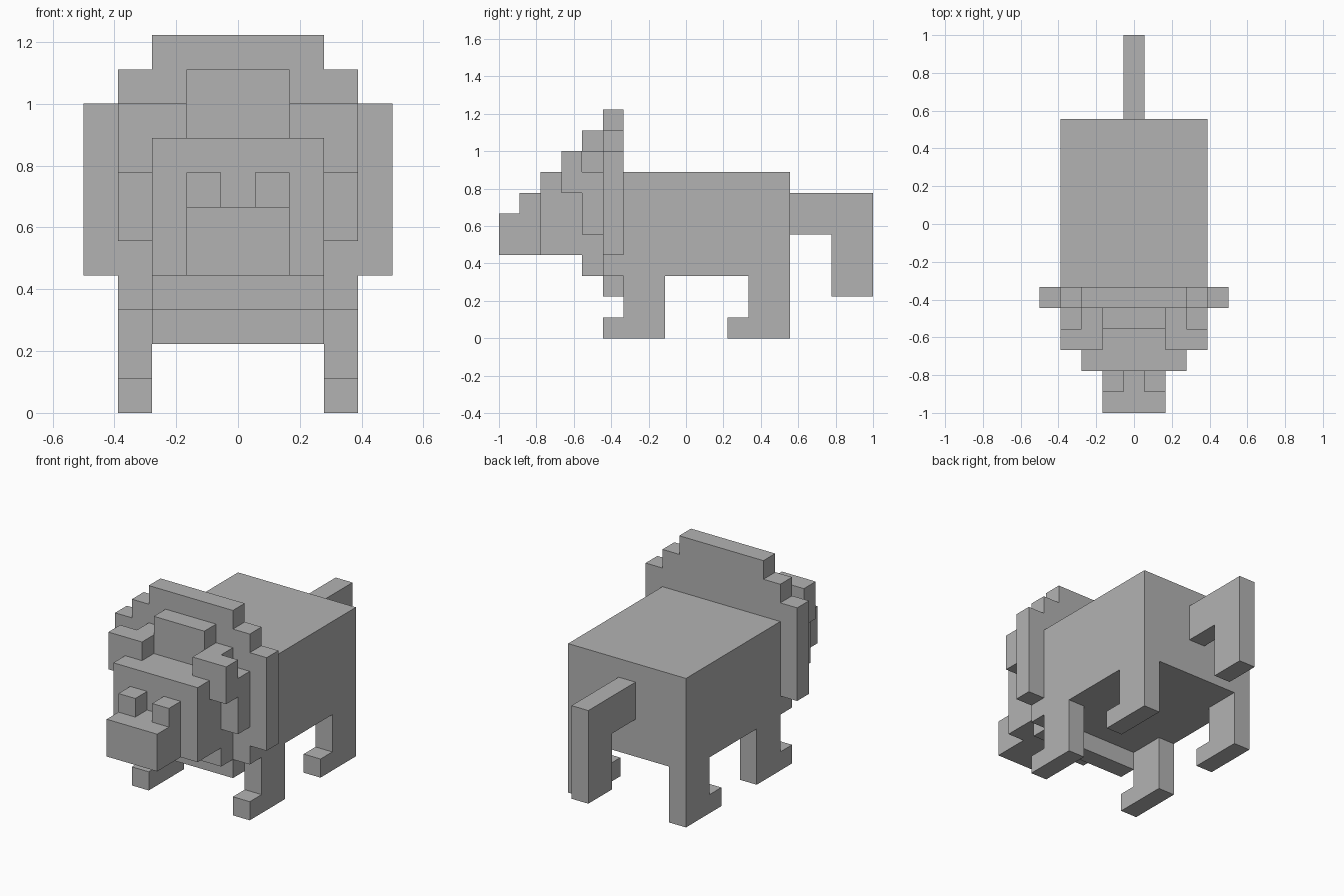
import bpy
import bmesh
from mathutils import Vector

UNIT = 1 / 9  # one block of the model

cube = bpy.data.objects.get("Cube")
if cube:
    bpy.data.objects.remove(cube, do_unlink=True)

grey = bpy.data.materials.new("plain_grey")
grey.use_nodes = True
colour = (0.45, 0.45, 0.45, 1)
grey.diffuse_color = colour
grey.node_tree.nodes["Principled BSDF"].inputs["Base Color"].default_value = colour


def prism(name, axis, outline, low, high, mirror=False):
    """Extrude an outline, given in blocks, along x, y or z."""
    place = {"x": lambda a, b: (low, a, b),
             "y": lambda a, b: (a, low, b),
             "z": lambda a, b: (a, b, low)}[axis]
    step = Vector([(high - low) * UNIT if axis == k else 0 for k in "xyz"])
    bm = bmesh.new()
    face = bm.faces.new([bm.verts.new(Vector(place(*p)) * UNIT) for p in outline])
    result = bmesh.ops.extrude_face_region(bm, geom=[face], use_keep_orig=True)
    moved = [g for g in result["geom"] if isinstance(g, bmesh.types.BMVert)]
    bmesh.ops.translate(bm, vec=step, verts=moved)
    bmesh.ops.recalc_face_normals(bm, faces=bm.faces)
    mesh = bpy.data.meshes.new(name)
    bm.to_mesh(mesh)
    bm.free()
    mesh.materials.append(grey)
    obj = bpy.data.objects.new(name, mesh)
    bpy.context.collection.objects.link(obj)
    if mirror:
        mod = obj.modifiers.new("mirror", "MIRROR")
        mod.use_mirror_merge = False
    return obj


def box(name, x, y, z, mirror=False):
    outline = [(x[0], y[0]), (x[1], y[0]), (x[1], y[1]), (x[0], y[1])]
    return prism(name, "z", outline, *z, mirror)


# Body
box("body", (-3.5, 3.5), (-3, 5), (3, 8))

# Legs with forward-pointing feet, mirrored to both sides
for name, back in (("front_legs", -1), ("back_legs", 5)):
    leg = [(0, 0), (0, 3), (-2, 3), (-2, 1), (-3, 1), (-3, 0)]
    prism(name, "x", [(back + y, z) for y, z in leg], 2.5, 3.5, mirror=True)

# Hooked tail
prism("tail", "x", [(5, 5), (5, 7), (9, 7), (9, 2), (7, 2), (7, 5)], -0.5, 0.5)

# Stepped mane plate
half = [(2.5, 2), (2.5, 3), (3.5, 3), (3.5, 4), (4.5, 4),
        (4.5, 9), (3.5, 9), (3.5, 10), (2.5, 10), (2.5, 11)]
prism("mane", "y", half + [(-x, z) for x, z in reversed(half)], -4, -3)

# Raised mane pieces around the face
box("mane_crest", (-1.5, 1.5), (-5, -4), (8, 10))
box("mane_chin", (-2.5, 2.5), (-5, -4), (3, 4))
box("mane_cheeks", (2.5, 3.5), (-5, -4), (5, 8), mirror=True)

# Ears, with a root reaching back to the mane
box("ears", (1.5, 3.5), (-6, -5), (7, 9), mirror=True)
box("ear_roots", (1.5, 2.5), (-5, -4), (8, 9), mirror=True)

# Head, muzzle and eyes
box("head", (-2.5, 2.5), (-7, -4), (4, 8))
box("muzzle", (-1.5, 1.5), (-9, -7), (4, 6))
box("eyes", (0.5, 1.5), (-8, -7), (6, 7), mirror=True)
